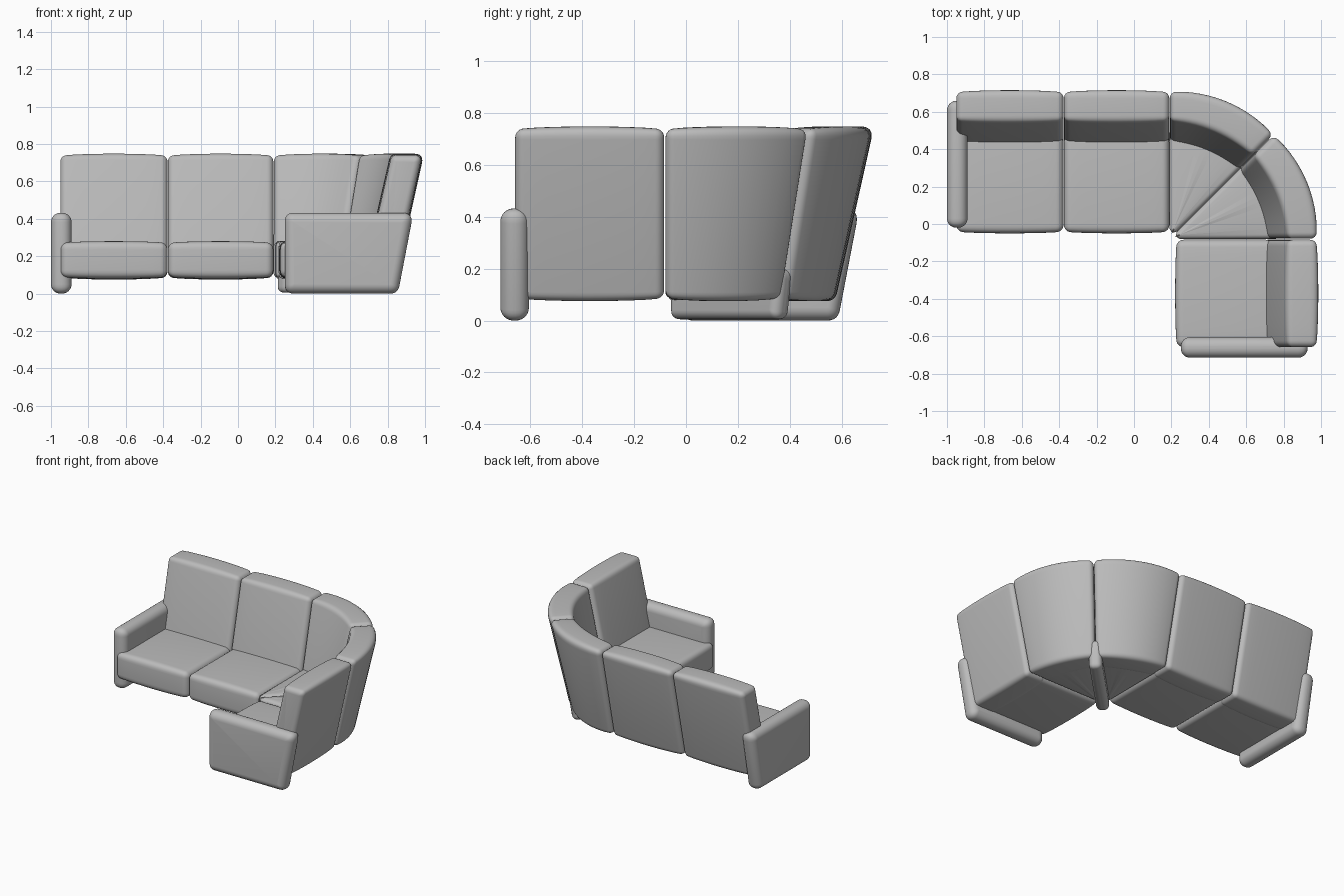
import bpy, bmesh
from math import sin, cos, pi, sqrt, radians
from mathutils import Vector

cube = bpy.data.objects.get("Cube")
if cube:
    bpy.data.objects.remove(cube)

# One upholstery colour
fabric = bpy.data.materials.new("grey_fabric")
fabric.use_nodes = True
GREY = (0.5, 0.5, 0.5, 1)
fabric.diffuse_color = GREY
fabric.node_tree.nodes["Principled BSDF"].inputs["Base Color"].default_value = GREY

# Inner corner point that every unit is laid out around
CENTRE = Vector((0.19, -0.08, 0))

# Side profiles: (depth outward from the inner corner, height), counter-clockwise
SEAT = [(0.03, 0.08), (0.56, 0.08), (0.56, 0.28), (0.03, 0.28)]
BACK = [(0.47, 0.075), (0.655, 0.075), (0.805, 0.748), (0.625, 0.748)]
ARM = [(0.06, 0.0), (0.665, 0.0), (0.748, 0.432), (0.06, 0.432)]
SUPPORT = [(0.055, 0.005), (0.64, 0.005), (0.67, 0.2), (0.055, 0.2)]


def rounded(profile, inset, radius, steps=6):
    """Shrink a convex profile by inset and round its corners."""
    pts = [Vector(p) for p in profile]
    n, out = len(pts), []
    for i, p in enumerate(pts):
        a = (pts[i - 1] - p).normalized()
        b = (pts[(i + 1) % n] - p).normalized()
        half = a.angle(b) / 2
        corner = p + (a + b).normalized() * inset / sin(half)
        reach = max(radius - inset, 0.004) * cos(half) / sin(half)
        start, end = corner + a * reach, corner + b * reach
        for k in range(steps + 1):
            t = k / steps
            out.append(start * (1 - t) ** 2 + corner * 2 * t * (1 - t) + end * t * t)
    return out


def cushion(name, profile, angle, u0, u1, radius, puff=0.0, wedge=False):
    """Sweep a rounded profile sideways, or around the corner when wedge is set."""
    steps, middle = 6, 12
    # Stations: (side, distance from that end, fraction along, inset)
    ends = []
    for k in range(steps + 1):
        s = radius * (1 - cos(pi / 2 * k / steps))
        ends.append((s, radius - sqrt(max(radius ** 2 - (radius - s) ** 2, 0))))
    stations = [(s, 0, e + puff) for s, e in ends]
    stations += [(radius, k / middle, puff * (1 - sin(pi * k / middle) ** 0.7))
                 for k in range(1, middle)]
    stations += [(s, 1, e + puff) for s, e in reversed(ends)]

    bm = bmesh.new()
    rings = []
    for s, t, inset in stations:
        ring = []
        for d, z in rounded(profile, inset, radius + puff):
            margin = min(s / max(d, 0.01), 0.45 * (u1 - u0)) if wedge else s
            u = u0 + margin + t * (u1 - u0 - 2 * margin)
            a = angle + u if wedge else angle
            side = 0 if wedge else u
            offset = Vector((d * sin(a) + side * cos(a), d * cos(a) - side * sin(a), z))
            ring.append(bm.verts.new(CENTRE + offset))
        rings.append(ring)
    for r, q in zip(rings, rings[1:]):
        for i in range(len(r)):
            j = (i + 1) % len(r)
            bm.faces.new((r[i], r[j], q[j], q[i]))
    bm.faces.new(rings[0])
    bm.faces.new(rings[-1])
    bmesh.ops.recalc_face_normals(bm, faces=bm.faces)
    mesh = bpy.data.meshes.new(name)
    bm.to_mesh(mesh)
    bm.free()
    mesh.materials.append(fabric)
    obj = bpy.data.objects.new(name, mesh)
    bpy.context.collection.objects.link(obj)
    bpy.ops.object.select_all(action="DESELECT")
    obj.select_set(True)
    bpy.context.view_layer.objects.active = obj
    bpy.ops.object.shade_smooth_by_angle(angle=radians(40))


# Straight units and the two corner wedges: name, angle, start, end, wedge
units = [
    ("outer", 0, -1.14, -0.567, False),
    ("middle", 0, -0.565, -0.001, False),
    ("corner_rear", 0, 0.002, pi / 4 - 0.002, True),
    ("corner_side", pi / 4, 0.002, pi / 4 - 0.002, True),
    ("side", pi / 2, 0.004, 0.578, False),
]
for name, angle, u0, u1, wedge in units:
    cushion(name + "_seat", SEAT, angle, u0, u1, 0.025 if wedge else 0.04, 0.006, wedge)
    cushion(name + "_backrest", BACK, angle, u0, u1, 0.035, 0.008, wedge)

# Arm panels that reach the floor, and the support under the corner
cushion("right_arm", ARM, 0, -1.19, -1.08, 0.05)
cushion("left_arm", ARM, pi / 2, 0.525, 0.635, 0.05)
cushion("corner_support", SUPPORT, pi / 4, -0.043, 0.043, 0.035)
